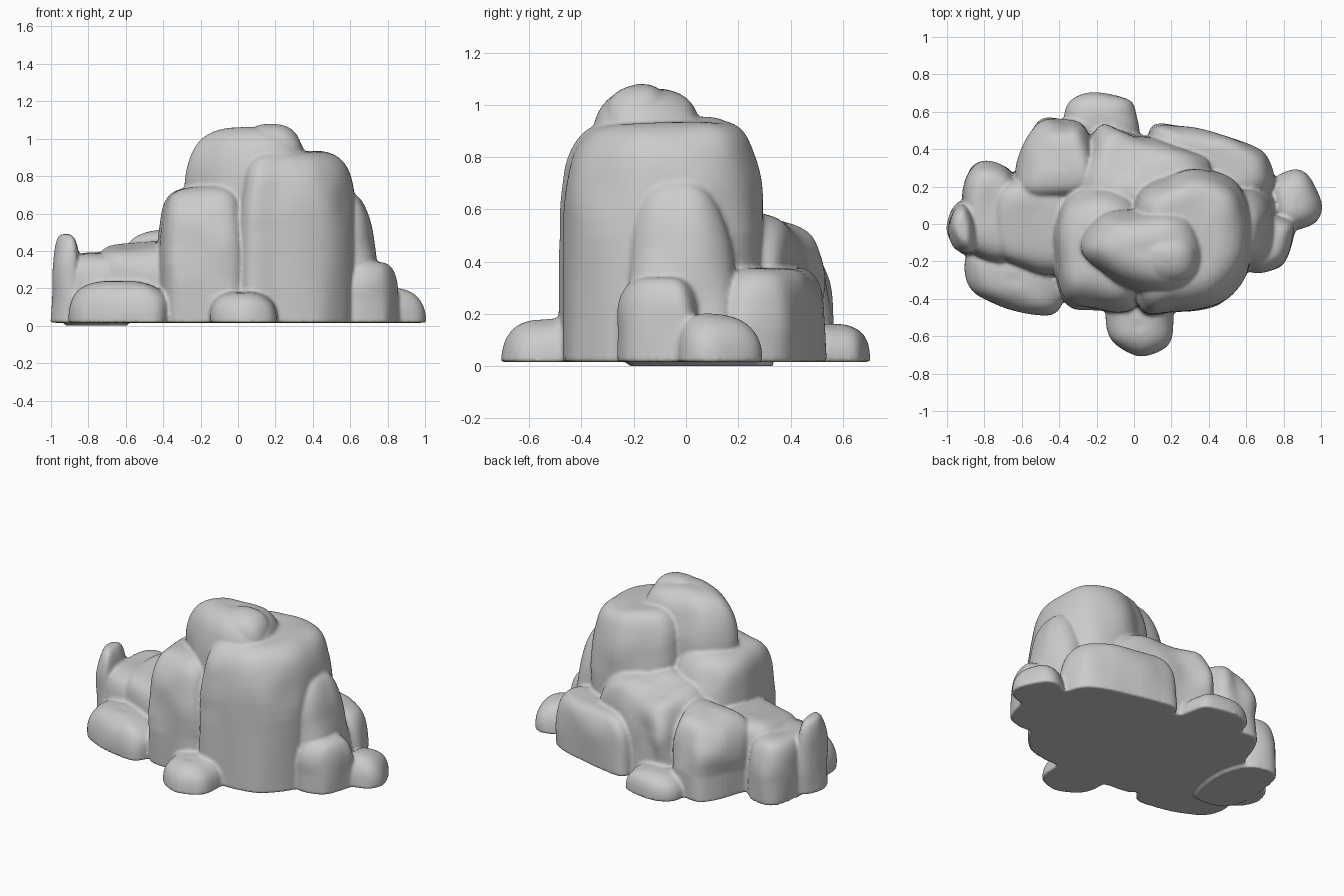
import bpy, bmesh, math
from mathutils import Vector, noise

if "Cube" in bpy.data.objects:
    bpy.data.objects.remove(bpy.data.objects["Cube"])

rocks = []


def smooth_outline(pts, per=8):
    """Closed Catmull-Rom curve through a few plan points."""
    p = [Vector(q) for q in pts]
    n, out = len(p), []
    for i in range(n):
        a, b, c, d = p[i - 1], p[i], p[(i + 1) % n], p[(i + 2) % n]
        for k in range(per):
            t = k / per
            out.append(0.5 * (2 * b + (c - a) * t + (2 * a - 5 * b + 4 * c - d) * t * t
                              + (3 * b - a - 3 * c + d) * t ** 3))
    return out


def oval(cx, cy, rx, ry, rot=0, square=2.6, n=48):
    """Rounded-square plan outline."""
    out = []
    for i in range(n):
        a = 2 * math.pi * i / n
        c, s = math.cos(a), math.sin(a)
        u = rx * math.copysign(abs(c) ** (2 / square), c)
        v = ry * math.copysign(abs(s) ** (2 / square), s)
        r = math.radians(rot)
        out.append(Vector((cx + u * math.cos(r) - v * math.sin(r),
                           cy + u * math.sin(r) + v * math.cos(r))))
    return out


def rock(name, outline, top, base=0.016, boxy=4, taper=0.06, tilt=(0, 0), lean=(0, 0), rough=0.014):
    """Flat-bottomed rock: plan outline swept up a superellipse profile."""
    bm = bmesh.new()
    c = sum(outline, Vector((0, 0))) / len(outline)
    rings, steps = [], 20
    for j in range(steps):
        a = (j / steps) * math.pi / 2
        t, s = math.sin(a) ** (2 / boxy), math.cos(a) ** (2 / boxy) * (1 - taper * math.sin(a))
        ring = []
        for p in outline:
            q = c + (p - c) * s
            z = base + (top - base) * t * (1 + tilt[0] * (q.x - c.x) + tilt[1] * (q.y - c.y))
            v = Vector((q.x + lean[0] * t, q.y + lean[1] * t, z))
            d = noise.noise_vector(v * 5) * rough
            if j == 0:
                d.z = 0
            ring.append(bm.verts.new(v + d))
        rings.append(ring)
    n = len(outline)
    for lo, hi in zip(rings, rings[1:]):
        for i in range(n):
            bm.faces.new((lo[i], lo[(i + 1) % n], hi[(i + 1) % n], hi[i]))
    bm.faces.new(rings[0])
    tip = bm.verts.new((c.x + lean[0], c.y + lean[1], top))
    for i in range(n):
        bm.faces.new((rings[-1][i], rings[-1][(i + 1) % n], tip))
    bmesh.ops.recalc_face_normals(bm, faces=bm.faces)
    me = bpy.data.meshes.new(name)
    bm.to_mesh(me)
    bm.free()
    ob = bpy.data.objects.new(name, me)
    bpy.context.collection.objects.link(ob)
    rocks.append(ob)


# tall pillars and the cap
rock("main_pillar", smooth_outline([(0.02, -0.43), (0.22, -0.475), (0.46, -0.43), (0.61, -0.24), (0.635, 0.0),
                                    (0.56, 0.2), (0.40, 0.295), (0.2, 0.27), (0.0, 0.12)]),
     0.935, boxy=6, taper=0.03, tilt=(-0.1, 0.06))
rock("left_pillar", smooth_outline([(-0.37, -0.4), (-0.2, -0.46), (0.02, -0.44), (0.12, -0.1), (0.02, 0.15),
                                    (-0.2, 0.22), (-0.36, 0.13), (-0.42, -0.08)]),
     0.745, boxy=4.5, taper=0, tilt=(0.12, 0), lean=(-0.02, 0))
rock("cap", smooth_outline([(-0.29, -0.12), (-0.14, -0.29), (0.1, -0.38), (0.31, -0.35), (0.4, -0.15),
                            (0.31, 0.06), (0.05, 0.08), (-0.18, 0.05)]),
     1.06, base=0.5, boxy=3.6, taper=0.03, tilt=(0, -0.12))
rock("cap_knob", oval(0.18, -0.19, 0.16, 0.14), 1.08, base=0.9, boxy=2.5)

# right side fin, block and boulder
rock("right_fin", oval(0.60, 0.0, 0.17, 0.22), 0.71, boxy=3.4, taper=0.15, lean=(-0.03, -0.03))
rock("right_block", smooth_outline([(0.60, -0.24), (0.78, -0.23), (0.85, -0.08), (0.84, 0.03), (0.58, 0.04)]),
     0.34, boxy=5, taper=0.14, tilt=(-0.6, 0))
rock("right_boulder", oval(0.86, 0.13, 0.135, 0.165, 20), 0.2, boxy=2.5, tilt=(-0.6, -0.8))

# back ledges
rock("back_right_slab", smooth_outline([(0.08, 0.49), (0.25, 0.52), (0.55, 0.45), (0.71, 0.36), (0.74, 0.2),
                                        (0.6, 0.12), (0.1, 0.15)]),
     0.375, boxy=5, taper=0.04)
rock("back_ledge", smooth_outline([(-0.3, 0.1), (-0.26, 0.4), (-0.17, 0.53), (0.02, 0.48), (0.2, 0.41),
                                   (0.41, 0.33), (0.3, 0.02)]),
     0.57, boxy=5, taper=0.04, tilt=(0, -0.6), rough=0.03)
rock("back_left_block", smooth_outline([(-0.64, 0.27), (-0.52, 0.53), (-0.38, 0.55), (-0.25, 0.5), (-0.22, 0.15),
                                        (-0.58, 0.12)]),
     0.5, boxy=5, taper=0.06, tilt=(0.6, -0.25), rough=0.025)
rock("back_boulder", smooth_outline([(-0.38, 0.52), (-0.34, 0.66), (-0.22, 0.71), (-0.05, 0.68), (0.01, 0.6),
                                     (0.0, 0.42), (-0.35, 0.4)]),
     0.16, boxy=2.8)

# left side rocks
rock("left_middle_block", smooth_outline([(-0.78, -0.08), (-0.74, 0.2), (-0.5, 0.26), (-0.32, 0.18),
                                          (-0.32, -0.25), (-0.65, -0.22)]),
     0.43, boxy=6, taper=0.04, tilt=(0.3, 0.2))
rock("left_back_block", smooth_outline([(-0.92, 0.1), (-0.89, 0.27), (-0.8, 0.335), (-0.66, 0.28), (-0.6, 0.1),
                                        (-0.65, -0.2), (-0.88, -0.16)]),
     0.385, base=0.0, boxy=5, taper=0.06)
rock("left_low_block", smooth_outline([(-0.91, -0.22), (-0.84, -0.38), (-0.62, -0.46), (-0.42, -0.47),
                                       (-0.36, -0.3), (-0.5, -0.14), (-0.84, -0.14)]),
     0.235, boxy=3.5, taper=0.04, tilt=(0, 0.3))
rock("left_shard", smooth_outline([(-1.0, -0.03), (-0.97, 0.09), (-0.9, 0.12), (-0.84, 0.0), (-0.86, -0.16),
                                   (-0.95, -0.14)]),
     0.49, boxy=3.8, taper=0.1)

# front boulder
rock("front_boulder", smooth_outline([(-0.15, -0.5), (-0.11, -0.64), (0.03, -0.71), (0.17, -0.66), (0.21, -0.55),
                                      (0.17, -0.38), (-0.13, -0.38)]),
     0.175, boxy=3.2, tilt=(0, 0.6))

# fuse the rocks into one solid formation
for ob in rocks:
    ob.select_set(True)
bpy.context.view_layer.objects.active = rocks[0]
bpy.ops.object.join()
formation = bpy.context.object
formation.name = "rock_formation"
rm = formation.modifiers.new("fuse", "REMESH")
rm.mode = "VOXEL"
rm.voxel_size = 0.011
rm.use_smooth_shade = True
sm = formation.modifiers.new("soften", "SMOOTH")
sm.factor, sm.iterations = 0.5, 2
